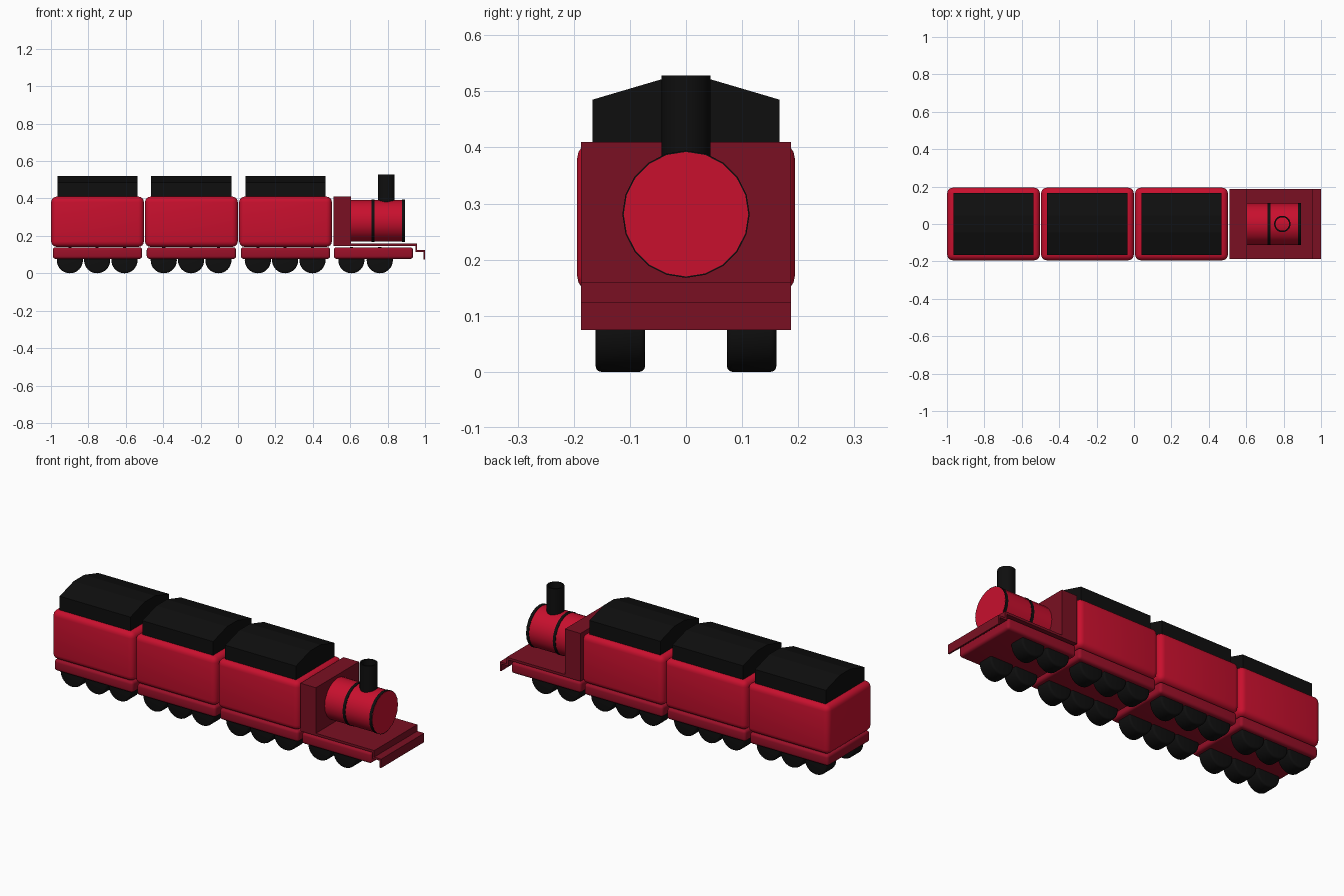
import bpy
import bmesh
import math
from mathutils import Matrix

cube = bpy.data.objects.get("Cube")
if cube:
    bpy.data.objects.remove(cube, do_unlink=True)


def make_material(name, rgb):
    mat = bpy.data.materials.new(name)
    mat.use_nodes = True
    color = (*rgb, 1.0)
    mat.diffuse_color = color
    mat.node_tree.nodes["Principled BSDF"].inputs["Base Color"].default_value = color
    return mat


RED = make_material("bright red", (0.578, 0.005, 0.027))
CHASSIS_RED = make_material("chassis red", (0.32, 0.005, 0.021))
DARK_RED = make_material("dark red", (0.195, 0.005, 0.016))
BLACK = make_material("black", (0.0045, 0.0045, 0.0045))


def finish(bm, name, mat, smooth=True):
    bmesh.ops.recalc_face_normals(bm, faces=bm.faces)
    mesh = bpy.data.meshes.new(name)
    bm.to_mesh(mesh)
    bm.free()
    mesh.materials.append(mat)
    obj = bpy.data.objects.new(name, mesh)
    bpy.context.collection.objects.link(obj)
    if smooth:
        bpy.ops.object.select_all(action="DESELECT")
        obj.select_set(True)
        bpy.context.view_layer.objects.active = obj
        bpy.ops.object.shade_smooth_by_angle(angle=math.radians(35))
    return obj


def box(name, mat, x, y, z, bevel=0.0):
    """Box from (min, max) ranges, with optional rounded edges."""
    bm = bmesh.new()
    bmesh.ops.create_cube(bm, size=1)
    for v in bm.verts:
        v.co = [r[0] if c < 0 else r[1] for c, r in zip(v.co, (x, y, z))]
    if bevel:
        bmesh.ops.bevel(bm, geom=bm.edges[:], offset=bevel, segments=4,
                        profile=0.5, affect="EDGES")
    return finish(bm, name, mat, smooth=bevel > 0)


def extrude_profile(name, mat, points, axis, start, end):
    """Closed 2D profile swept along x (points are y, z) or y (points are x, z)."""
    bm = bmesh.new()

    def place(p, t):
        return (t, p[0], p[1]) if axis == "x" else (p[0], t, p[1])

    face = bm.faces.new([bm.verts.new(place(p, start)) for p in points])
    moved = bmesh.ops.extrude_face_region(bm, geom=[face])["geom"]
    shift = place((0, 0), end - start)
    bmesh.ops.translate(bm, vec=shift,
                        verts=[g for g in moved if isinstance(g, bmesh.types.BMVert)])
    return finish(bm, name, mat, smooth=False)


def cylinder(name, mat, center, radius, length, axis, sides, bevel=0.0):
    bm = bmesh.new()
    turn = {"x": Matrix.Rotation(math.pi / 2, 4, "Y"),
            "y": Matrix.Rotation(math.pi / 2, 4, "X")}[axis]
    bmesh.ops.create_cone(bm, cap_ends=True, segments=sides, radius1=radius,
                          radius2=radius, depth=length,
                          matrix=Matrix.Translation(center) @ turn)
    if bevel:
        rims = [e for f in bm.faces if len(f.verts) == sides for e in f.edges]
        bmesh.ops.bevel(bm, geom=rims, offset=bevel, segments=3,
                        profile=0.5, affect="EDGES")
    return finish(bm, name, mat)


def axle_wheels(prefix, x):
    for side, label in ((1, "left"), (-1, "right")):
        cylinder(f"{prefix}_{label}_wheel", BLACK, (x, side * 0.117, 0.07),
                 0.07, 0.088, "y", 32, bevel=0.01)


# Three matching carriages
roof_profile = [(-0.167, 0.40), (0.167, 0.40), (0.167, 0.485),
                (0.045, 0.521), (-0.045, 0.521), (-0.167, 0.485)]
for name, cx in (("rear", -0.751), ("middle", -0.249), ("front", 0.254)):
    box(f"{name}_carriage_body", RED, (cx - 0.248, cx + 0.248),
        (-0.194, 0.194), (0.141, 0.41), bevel=0.03)
    box(f"{name}_carriage_chassis", CHASSIS_RED, (cx - 0.239, cx + 0.239),
        (-0.184, 0.184), (0.077, 0.139), bevel=0.015)
    extrude_profile(f"{name}_carriage_roof", BLACK, roof_profile, "x",
                    cx - 0.215, cx + 0.215)
    for i in (-1, 0, 1):
        axle_wheels(f"{name}_carriage_axle_{i + 2}", cx - 0.002 + i * 0.146)

# Engine chassis, wheels and cab
box("engine_chassis", CHASSIS_RED, (0.512, 0.936), (-0.184, 0.184),
    (0.077, 0.139), bevel=0.015)
for i, x in enumerate((0.606, 0.758)):
    axle_wheels(f"engine_axle_{i + 1}", x)
box("cab", DARK_RED, (0.51, 0.604), (-0.187, 0.187), (0.15, 0.41))

# Running board folded down into a front step and buffer lip
step_profile = [(0.51, 0.16), (0.958, 0.16), (0.958, 0.124), (1.0, 0.124),
                (1.0, 0.075), (0.991, 0.075), (0.991, 0.113), (0.948, 0.113),
                (0.948, 0.147), (0.51, 0.147)]
extrude_profile("running_board", DARK_RED, step_profile, "y", -0.187, 0.187)

# Boiler with two black bands
cylinder("boiler", RED, (0.748, 0, 0.281), 0.111, 0.29, "x", 20)
for name, x in (("middle", 0.722), ("front", 0.884)):
    cylinder(f"{name}_boiler_band", BLACK, (x, 0, 0.281), 0.1135, 0.016, "x", 20)

# Open chimney tube, spun from its wall section
bm = bmesh.new()
wall = [bm.verts.new((r, 0, z)) for r, z in
        ((0.044, 0.37), (0.044, 0.528), (0.036, 0.528), (0.036, 0.37))]
edges = [bm.edges.new((wall[i], wall[(i + 1) % 4])) for i in range(4)]
bmesh.ops.spin(bm, geom=wall + edges, cent=(0, 0, 0), axis=(0, 0, 1),
               angle=math.tau, steps=32)
bmesh.ops.remove_doubles(bm, verts=bm.verts, dist=0.0001)
bmesh.ops.translate(bm, verts=bm.verts, vec=(0.793, 0, 0))
finish(bm, "chimney", BLACK)
